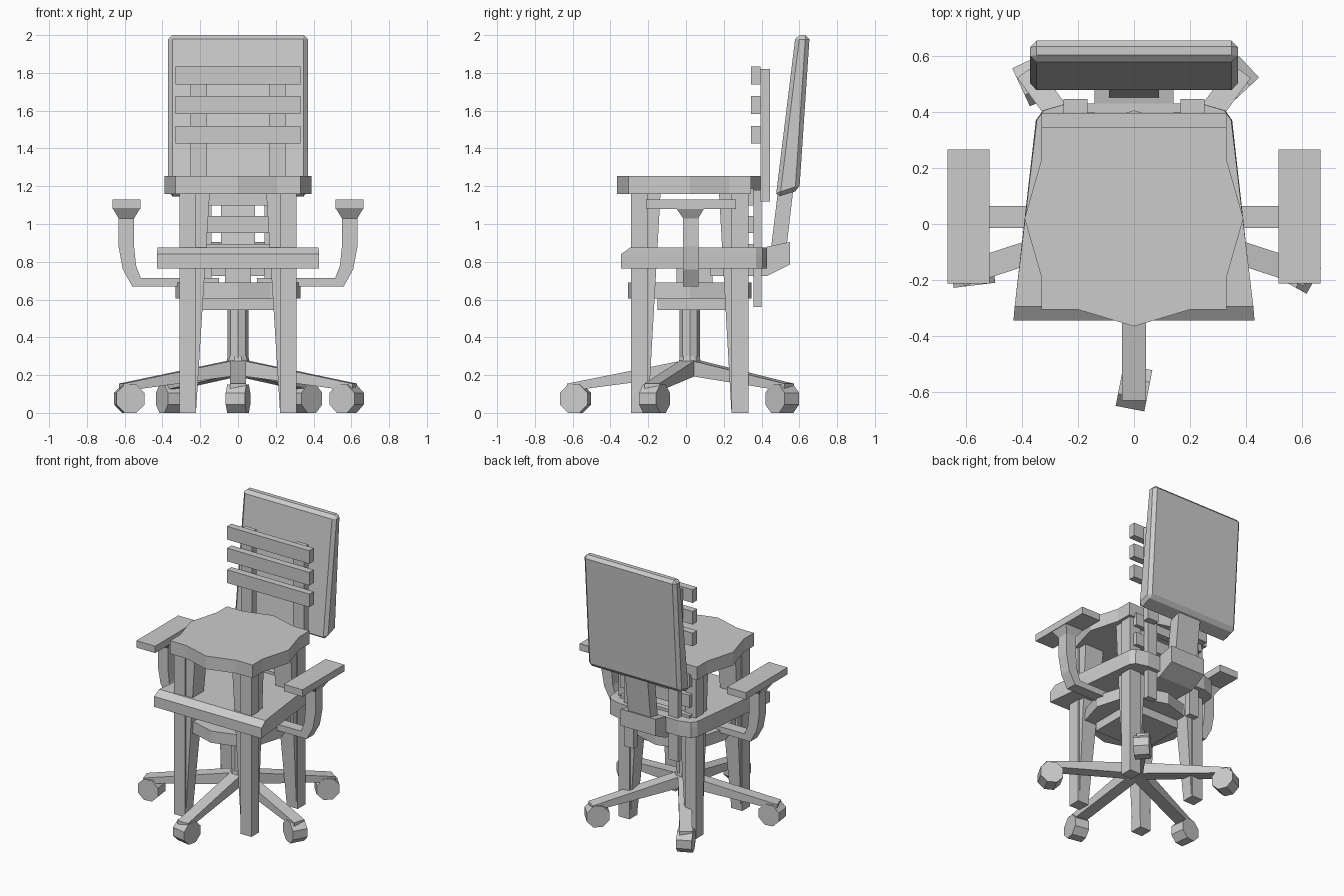
import bpy, bmesh
from math import cos, sin, pi, radians
from mathutils import Matrix, Vector

cube = bpy.data.objects.get("Cube")
if cube:
    bpy.data.objects.remove(cube)

grey = bpy.data.materials.new("plain grey")
grey.use_nodes = True
grey.diffuse_color = (0.6, 0.6, 0.6, 1)
grey.node_tree.nodes["Principled BSDF"].inputs["Base Color"].default_value = (0.6, 0.6, 0.6, 1)

CY = 0.02  # depth of the shared centre line


def loft(name, first, last, matrix=None, bevel=0):
    """Solid between two matching loops of 3D points."""
    bm = bmesh.new()
    a = [bm.verts.new(p) for p in first]
    b = [bm.verts.new(p) for p in last]
    bm.faces.new(a)
    bm.faces.new(b)
    for i in range(len(a)):
        j = (i + 1) % len(a)
        bm.faces.new((a[i], a[j], b[j], b[i]))
    if matrix:
        bm.transform(matrix)
    bmesh.ops.recalc_face_normals(bm, faces=bm.faces)
    mesh = bpy.data.meshes.new(name)
    bm.to_mesh(mesh)
    bm.free()
    mesh.materials.append(grey)
    ob = bpy.data.objects.new(name, mesh)
    bpy.context.collection.objects.link(ob)
    if bevel:
        mod = ob.modifiers.new("Bevel", "BEVEL")
        mod.width = bevel
        mod.segments = 1
    return ob


def prism(name, pts, axis, lo, hi, matrix=None, bevel=0):
    """Extrude a 2D outline along an axis."""
    def place(p, h):
        q = list(p)
        q.insert("xyz".index(axis), h)
        return q
    return loft(name, [place(p, lo) for p in pts], [place(p, hi) for p in pts], matrix, bevel)


def rect(x0, x1, y0, y1, z):
    return [(x0, y0, z), (x1, y0, z), (x1, y1, z), (x0, y1, z)]


def box(name, x0, x1, y0, y1, z0, z1):
    return loft(name, rect(x0, x1, y0, y1, z0), rect(x0, x1, y0, y1, z1))


def ngon(n, r, start=0.0):
    return [(r * cos(start + 2 * pi * i / n), r * sin(start + 2 * pi * i / n)) for i in range(n)]


def wavy_seat(name, scale, z0, z1):
    quarter = [(0.39, 0), (0.33, 0.21), (0.33, 0.325), (0.2, 0.325), (0, 0.385)]
    right = [(x, -y) for x, y in quarter[:0:-1]] + quarter
    left = [(-x, y) for x, y in right[-2:0:-1]]
    pts = [(x * scale, CY + y * scale) for x, y in right + left]
    prism(name, pts, "z", z0, z1)


# Tall wooden chair: seat, slatted back, legs
wavy_seat("upper_wooden_seat", 1.0, 1.16, 1.255)
for i in range(3):
    z = 1.425 + 0.157 * i
    box(f"upper_slat_{i}", -0.33, 0.33, 0.345, 0.395, z, z + 0.095)
    z = 0.805 + 0.147 * i
    box(f"lower_slat_{i}", -0.28, 0.28, 0.315, 0.357, z, z + 0.09)

# Short wooden chair: seat and apron
wavy_seat("lower_wooden_seat", 0.85, 0.605, 0.69)
box("lower_apron", -0.2, 0.2, -0.15, 0.22, 0.545, 0.605)

for s, side in ((-1, "right"), (1, "left")):
    box(f"{side}_upper_back_post", s * 0.165, s * 0.252, 0.395, 0.445, 1.12, 1.82)
    box(f"{side}_lower_back_post", s * 0.14, s * 0.215, 0.357, 0.4, 0.56, 1.18)
    for d, end in ((-1, "front"), (1, "back")):
        outer, inner, top = CY + d * 0.31, CY + d * 0.22, CY + d * 0.155
        box(f"{side}_{end}_leg", s * 0.222, s * 0.31, inner, outer, 0, 1.16)
        # tapered inner leg that meets the straight one at the floor
        loft(f"{side}_{end}_tapered_leg",
             rect(s * 0.222, s * 0.3, inner, outer - d * 0.01, 0.01),
             rect(s * 0.15, s * 0.3, top, outer - d * 0.01, 1.16))

# Office chair seat cushion with a sloped front edge
seat = [(0.43, -0.345), (0.35, 0.37), (0.325, 0.405), (0.24, 0.43)]
seat += [(-x, y) for x, y in reversed(seat)]
seat_top = [(x * 0.99, max(y, -0.295)) for x, y in seat]
prism("office_seat", seat, "z", 0.765, 0.84)
loft("office_seat_top", [(x, y, 0.84) for x, y in seat], [(x, y, 0.875) for x, y in seat_top])

# Office chair backrest, bracket and support bar
prism("backrest", [(0.475, 1.14), (0.6, 1.18), (0.655, 2.0), (0.58, 2.0)],
      "x", -0.37, 0.37, bevel=0.022)
prism("back_bracket",
      [(0.13, 0.725), (0.43, 0.725), (0.55, 0.785), (0.55, 0.905), (0.43, 0.88), (0.43, 0.78), (0.13, 0.78)],
      "x", -0.14, 0.14)
prism("back_support", [(0.45, 0.87), (0.535, 0.9), (0.57, 1.2), (0.49, 1.2)], "x", -0.09, 0.09)

# Gas column and mechanism under the seat
prism("column", ngon(8, 0.055), "z", 0.26, 0.77, Matrix.Translation((0, CY, 0)))
box("seat_mechanism", -0.07, 0.07, CY - 0.07, CY + 0.12, 0.69, 0.77)
loft("hub", [(x, y + CY, 0.2) for x, y in ngon(10, 0.075)],
     [(x, y + CY, 0.3) for x, y in ngon(10, 0.055)])

# Five-spoke base with eight-sided casters
for i in range(5):
    turn = Matrix.Translation((0, CY, 0)) @ Matrix.Rotation(radians(-90 + 72 * i), 4, "Z")
    prism(f"base_spoke_{i}", [(0, 0.2), (0.65, 0.115), (0.65, 0.155), (0, 0.285)],
          "y", -0.042, 0.042, turn)
    swivel = turn @ Matrix.Translation((0.605, 0, 0.075)) @ Matrix.Rotation(radians(-11), 4, "Z")
    prism(f"caster_{i}", ngon(8, 0.081, pi / 8), "y", -0.052, 0.052, swivel)

# Armrests: bent arm, flared neck and flat pad
arm = [(0.1, 0.67), (0.56, 0.67), (0.61, 0.76), (0.632, 0.88), (0.632, 1.035),
       (0.55, 1.035), (0.55, 0.88), (0.54, 0.78), (0.515, 0.715), (0.1, 0.715)]
for s, side in ((-1, "right"), (1, "left")):
    prism(f"{side}_arm", [(s * x, z) for x, z in arm], "y", -0.015, 0.065)
    loft(f"{side}_arm_neck", rect(s * 0.55, s * 0.632, -0.015, 0.065, 1.03),
         rect(s * 0.52, s * 0.662, -0.05, 0.095, 1.08))
    box(f"{side}_arm_pad", s * 0.515, s * 0.665, -0.212, 0.266, 1.08, 1.13)
